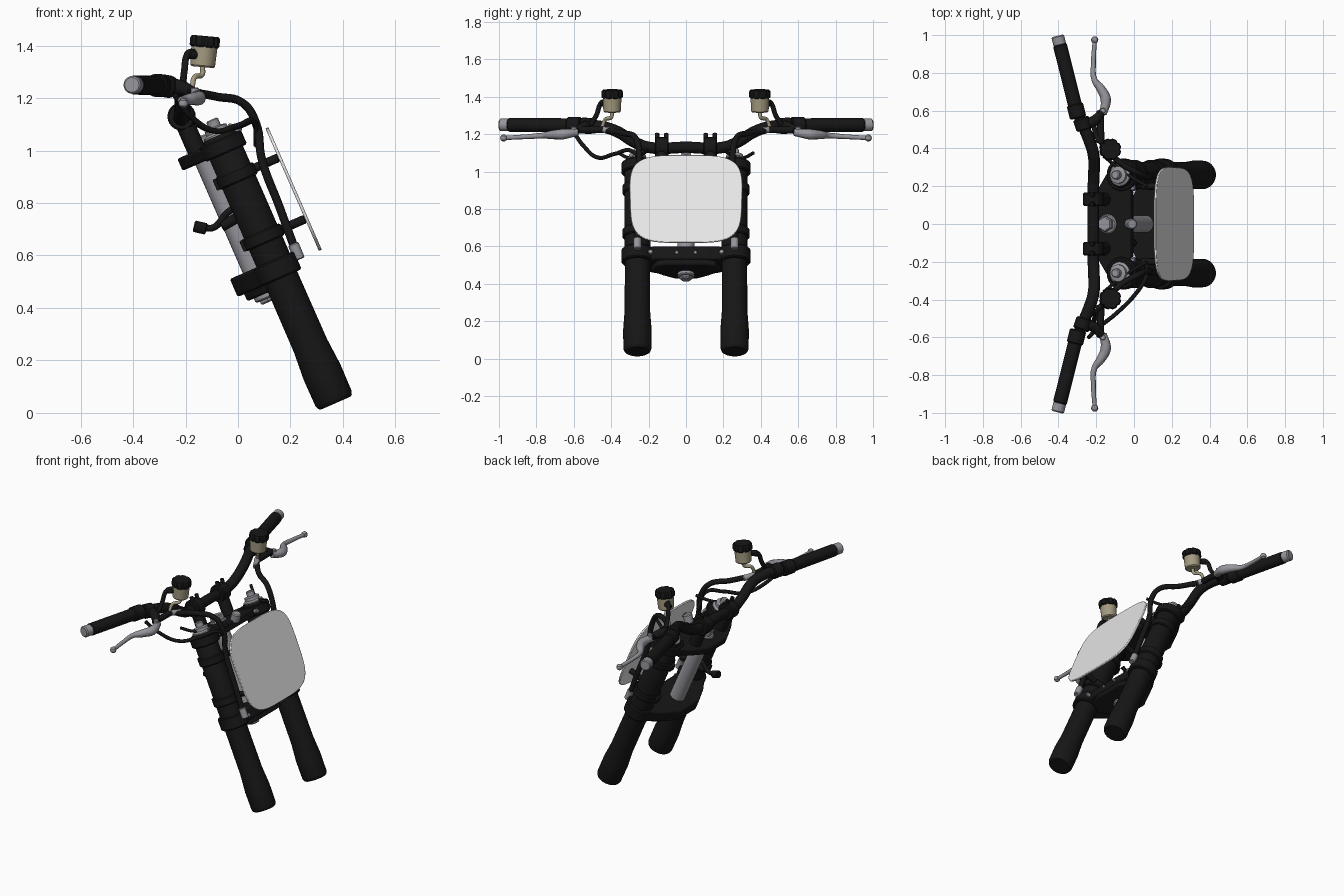
import bpy, bmesh, math
from mathutils import Vector, Matrix

old = bpy.data.objects.get("Cube")
if old:
    bpy.data.objects.remove(old)


def material(name, r, g, b):
    m = bpy.data.materials.new(name)
    m.use_nodes = True
    m.diffuse_color = (r, g, b, 1)
    m.node_tree.nodes["Principled BSDF"].inputs["Base Color"].default_value = (r, g, b, 1)
    return m


BLACK = material("satin black", .008, .008, .008)
STEEL = material("brushed steel", .3, .3, .33)
BEIGE = material("translucent beige", .37, .33, .22)
WHITE = material("plate white", .8, .8, .8)

# Fork frame: local x = forward of the fork, y = across, z = up along the fork
FWD, UP = Vector((.916, 0, .4)).normalized(), Vector((-.4, 0, .916)).normalized()
FORK = Matrix.Translation((.372, 0, .037)) @ Matrix((FWD, (0, 1, 0), UP)).transposed().to_4x4()


def P(f, y, u):
    return FORK @ Vector((f, y, u))


def select(ob):
    bpy.ops.object.select_all(action='DESELECT')
    bpy.context.view_layer.objects.active = ob
    ob.select_set(True)


def finish(name, bm, mat, bevel=0):
    bmesh.ops.recalc_face_normals(bm, faces=bm.faces)
    me = bpy.data.meshes.new(name)
    bm.to_mesh(me)
    bm.free()
    me.materials.append(mat)
    ob = bpy.data.objects.new(name, me)
    bpy.context.collection.objects.link(ob)
    if bevel:
        b = ob.modifiers.new("bevel", 'BEVEL')
        b.width, b.segments = bevel, 2
    select(ob)
    bpy.ops.object.shade_smooth_by_angle(angle=math.radians(35))
    return ob


def turned(name, base, axis, profile, mat, sides=32, lobe=0):
    """Lathe (radius, height) pairs around an axis; lobe scallops the rim."""
    bm = bmesh.new()
    rot = Vector(axis).to_track_quat('Z', 'Y')
    rings = []
    for r, h in profile:
        ring = []
        for i in range(sides):
            a = math.tau * i / sides
            q = r - (lobe if i % 4 == 0 else 0)
            ring.append(bm.verts.new(Vector(base) + rot @ Vector((q * math.cos(a), q * math.sin(a), h))))
        rings.append(ring)
    for lo, hi in zip(rings, rings[1:]):
        for i in range(sides):
            j = (i + 1) % sides
            bm.faces.new((lo[i], lo[j], hi[j], hi[i]))
    bm.faces.new(rings[0])
    bm.faces.new(rings[-1])
    return finish(name, bm, mat)


def rod(name, a, b, r, mat, sides=24):
    d = Vector(b) - Vector(a)
    c, n = min(.006, r * .2), d.length
    return turned(name, a, d, [(r - c, 0), (r, c), (r, n - c), (r - c, n)], mat, sides)


def slab(name, outline, u0, u1, mat, bevel=.008):
    """Extrude a (forward, across) outline along the fork."""
    bm = bmesh.new()
    f = bm.faces.new([bm.verts.new(P(x, y, u0)) for x, y in outline])
    ext = bmesh.ops.extrude_face_region(bm, geom=[f])
    bmesh.ops.translate(bm, verts=[v for v in ext['geom'] if isinstance(v, bmesh.types.BMVert)],
                        vec=UP * (u1 - u0))
    return finish(name, bm, mat, bevel)


def box(name, centre, size, mat, matrix=FORK, bevel=.004):
    bm = bmesh.new()
    bmesh.ops.create_cube(bm, size=1, matrix=matrix @ Matrix.Translation(centre) @ Matrix.Diagonal((*size, 1)))
    return finish(name, bm, mat, bevel)


def tube(name, points, r, mat, radii=None):
    cu = bpy.data.curves.new(name, 'CURVE')
    cu.dimensions, cu.bevel_depth, cu.bevel_resolution = '3D', r, 4
    cu.resolution_u, cu.use_fill_caps = 8, True
    sp = cu.splines.new('BEZIER')
    sp.bezier_points.add(len(points) - 1)
    for i, (bp, p) in enumerate(zip(sp.bezier_points, points)):
        bp.co = p
        bp.handle_left_type = bp.handle_right_type = 'AUTO'
        bp.radius = radii[i] if radii else 1
    cu.materials.append(mat)
    ob = bpy.data.objects.new(name, cu)
    bpy.context.collection.objects.link(ob)
    select(ob)
    bpy.ops.object.convert(target='MESH')
    bpy.ops.object.shade_smooth_by_angle(angle=math.radians(50))
    return ob


# Fork clamps joining both tubes and the steering stem
half = [(.05, .17), (.03, .26), (-.06, .31), (-.13, .2), (-.18, .09)]
outline = half + [(f, -y) for f, y in reversed(half)]
for name, lo, hi in (("lower_clamp", .52, .595), ("upper_clamp", 1.045, 1.095)):
    slab(name, outline, lo, hi, BLACK)
slab("lower_clamp_web", [(f * .85, y * .6) for f, y in outline], .49, .53, BLACK)

# Steering stem
rod("steering_stem", P(-.08, 0, .47), P(-.08, 0, 1.1), .046, STEEL)
rod("stem_bottom_nut", P(-.08, 0, .455), P(-.08, 0, .49), .034, STEEL, 6)
rod("stem_top_washer", P(-.08, 0, 1.09), P(-.08, 0, 1.105), .052, STEEL)
rod("stem_top_nut", P(-.08, 0, 1.1), P(-.08, 0, 1.14), .042, STEEL, 6)
rod("ignition_lock", P(.04, 0, 1.08), P(.075, 0, 1.125), .028, STEEL)
rod("steering_stop", P(-.05, -.1, .8), P(-.13, -.1, .79), .02, BLACK)
tube("stop_cable", [P(-.03, -.1, .84), P(-.09, -.1, .83), P(-.16, -.1, .8), P(-.2, -.1, .82)], .013, BLACK)
rod("stop_cable_end", P(-.185, -.1, .805), P(-.225, -.1, .835), .022, BLACK)

# Number plate: rounded, slightly narrower towards the bottom
bm = bmesh.new()
ring = []
for i in range(72):
    a = math.tau * i / 72
    c, s = math.cos(a), math.sin(a)
    v = math.copysign(abs(s) ** .5, s)
    w = math.copysign(abs(c) ** .5, c) * (.3 + .006 * v)
    ring.append(bm.verts.new(P(.174, w, .812 + .255 * v)))
face = bm.faces.new(ring)
ext = bmesh.ops.extrude_face_region(bm, geom=[face])
bmesh.ops.translate(bm, verts=[v for v in ext['geom'] if isinstance(v, bmesh.types.BMVert)], vec=FWD * .012)
finish("number_plate", bm, WHITE, .003)

# Handlebar with its bends
half_bar = [(-.215, .2, 1.13), (-.212, .27, 1.155), (-.215, .37, 1.215), (-.24, .45, 1.24), (-.285, .56, 1.247),
            (-.395, .97, 1.25)]
tube("handlebar", [(x, -y, z) for x, y, z in reversed(half_bar)] + [(-.215, 0, 1.13)] + half_bar, .031, BLACK)

for s, side in ((-1, "front"), (1, "back")):
    y = s * .26

    def N(part):
        return part + "_" + side

    def V(x, yy, z):
        return Vector((x, s * yy, z))

    # Fork tube, clamp rings and cap
    turned(N("fork_tube"), P(0, y, 0), UP,
           [(.062, 0), (.07, .006), (.075, .02), (.076, .13), (.068, .24), (.067, .52), (.069, .6), (.069, 1.1),
            (.06, 1.115)], BLACK, 40)
    for name, u, h, r in (("lower_clamp_ring", .52, .075, .086), ("upper_clamp_ring", 1.04, .06, .086),
                          ("lower_bracket_ring", .665, .05, .08), ("upper_bracket_ring", .92, .05, .08)):
        rod(N(name), P(0, y, u), P(0, y, u + h), r, BLACK, 40)
    turned(N("fork_cap"), P(0, y, 1.1), UP, [(.058, 0), (.058, .02), (.045, .028), (.045, .045), (.024, .05),
                                             (.024, .075), (.018, .08)], STEEL)

    # Bolts on the clamps and plate brackets
    for u in (.555, 1.07):
        rod(N("pinch_bolt"), P(.04, s * .19, u), P(.07, s * .19, u), .014, STEEL, 6)
    rod(N("clamp_screw"), P(.04, s * .05, .555), P(.06, s * .05, .555), .01, STEEL, 12)
    for u in (.69, .945):
        rod(N("plate_arm"), P(.05, s * .2, u), P(.174, s * .2, u), .017, BLACK)
        box(N("bracket_lug"), (-.075, y, u), (.03, .04, .045), BLACK)

    # Handlebar riser and clamp
    rod(N("riser"), P(-.1, s * .13, 1.08), P(-.1, s * .13, 1.22), .036, BLACK)
    rod(N("bar_clamp"), (-.215, s * .13 - .036, 1.13), (-.215, s * .13 + .036, 1.13), .054, BLACK)
    for dy in (.105, .155):
        rod(N("bar_clamp_bolt"), V(-.21, dy, 1.16), V(-.225, dy, 1.205), .012, BLACK, 12)

    # Grip, bar end and control housing
    a, b = V(-.305, .6, 1.248), V(-.393, .95, 1.25)
    d = (b - a).normalized()
    rod(N("grip"), a, b, .037, BLACK)
    rod(N("bar_end"), b - d * .005, b + d * .048, .034, STEEL)
    rod(N("grip_collar"), a - d * .04, a + d * .035, .044, BLACK)

    # Lever perch and lever
    rod(N("perch_clamp"), V(-.262, .5, 1.243), V(-.282, .56, 1.247), .043, BLACK)
    tube(N("perch"), [V(-.27, .53, 1.25), V(-.22, .54, 1.24), V(-.17, .59, 1.22)], .027, BLACK, (1, 1.1, .8))
    rod(N("master_cylinder"), V(-.175, .44, 1.225), V(-.18, .6, 1.222), .019, BLACK)
    tube(N("lever"), [V(-.165, .58, 1.21), V(-.15, .66, 1.2), V(-.175, .715, 1.197), V(-.21, .765, 1.193),
                      V(-.215, .85, 1.187), V(-.208, .97, 1.18)], .014, STEEL, (1.4, 2, 1.7, 1.1, .9, .8))
    turned(N("lever_ball"), V(-.208, .975, 1.162), (0, 0, 1),
           [(.006, 0), (.016, .007), (.019, .018), (.016, .029), (.006, .036)], STEEL, 20)
    rod(N("lever_pivot"), V(-.165, .6, 1.19), V(-.165, .6, 1.24), .015, STEEL)

    # Fluid reservoir with scalloped cap, bracket and outlet
    tilt = Vector((.09, 0, 1)).normalized()
    foot = V(-.135, .395, 1.318)
    turned(N("reservoir"), foot, tilt, [(.042, 0), (.047, .006), (.05, .08)], BEIGE)
    turned(N("reservoir_cap"), foot + tilt * .076, tilt,
           [(.052, 0), (.058, .006), (.058, .034), (.052, .043)], BLACK, 32, .006)
    tube(N("reservoir_strap"), [V(-.21, .51, 1.25), V(-.205, .48, 1.3), V(-.19, .45, 1.37), V(-.165, .42, 1.375)],
         .013, BLACK)
    rod(N("strap_bolt"), V(-.2, .45, 1.365), V(-.16, .43, 1.365), .016, BLACK, 12)
    tube(N("reservoir_outlet"), [foot, V(-.137, .4, 1.29), V(-.165, .43, 1.28), V(-.175, .45, 1.235)], .01, BEIGE)

    # Brake hose from the lever down to the lower clamp
    rod(N("hose_fitting"), V(-.178, .45, 1.225), V(-.14, .38, 1.216), .017, STEEL)
    tube(N("hose"), [V(-.16, .42, 1.22), V(-.08, .33, 1.205), V(.02, .27, 1.18), V(.07, .25, 1.1),
                     V(.09, .255, .97), V(.16, .26, .78), V(.215, .26, .63)], .016, BLACK)
    rod(N("hose_end"), V(.21, .26, .645), V(.235, .26, .585), .021, STEEL)
    tube(N("thin_cable"), [V(-.16, .36, 1.1), V(-.1, .31, 1.075), V(0, .24, 1.09), V(.07, .2, 1.12)], .009, BLACK)

# Loose control cable on one side
tube("control_cable", [(-.24, -.6, 1.21), (-.19, -.55, 1.14), (-.09, -.47, 1.075), (.0, -.38, 1.095),
                       (.06, -.29, 1.11), (.07, -.22, 1.02)], .011, BLACK)
